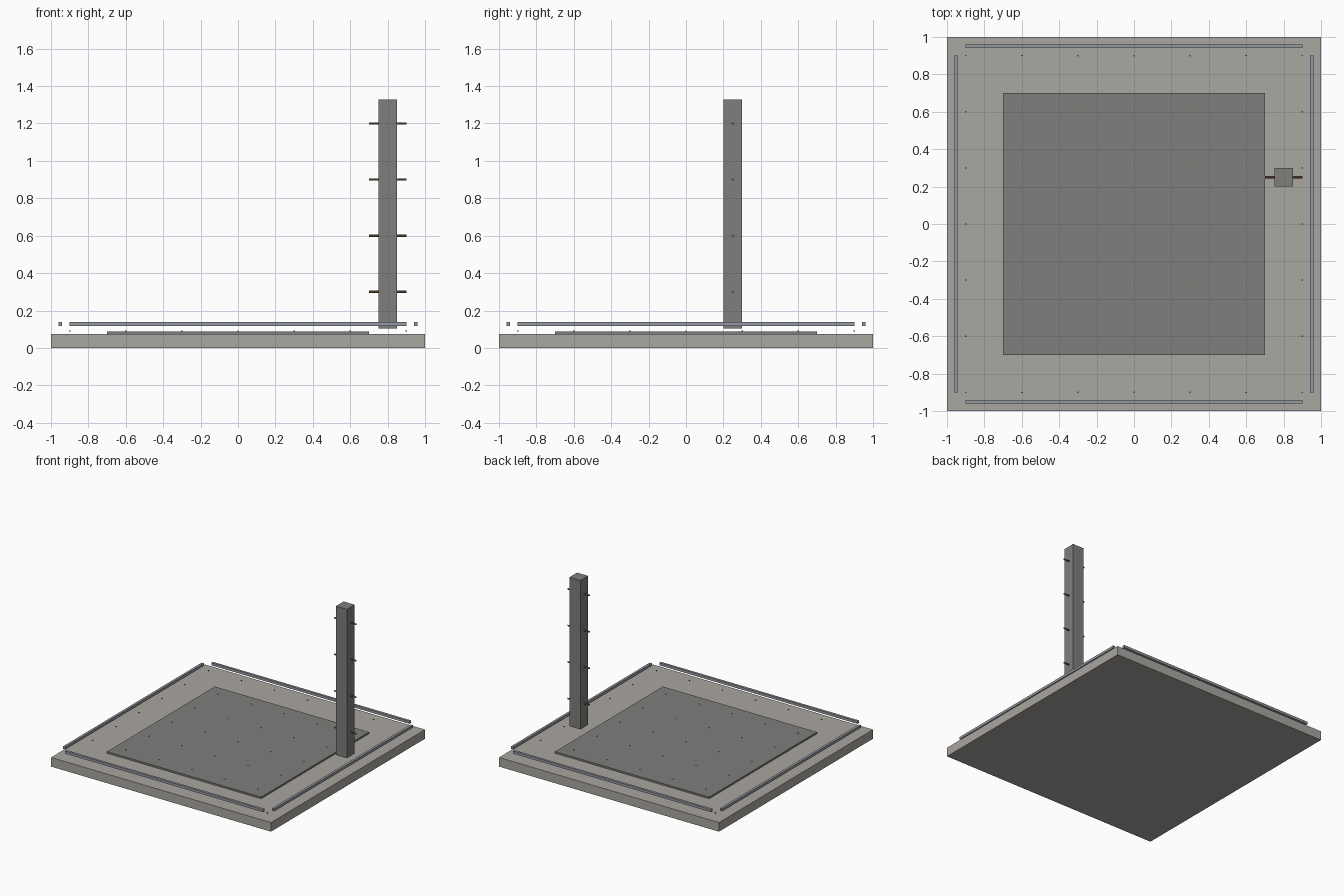
import bpy, math

if "Cube" in bpy.data.objects:
    bpy.data.objects.remove(bpy.data.objects["Cube"])


def material(name, rgb):
    m = bpy.data.materials.new(name)
    m.diffuse_color = (*rgb, 1)
    m.use_nodes = True
    m.node_tree.nodes["Principled BSDF"].inputs["Base Color"].default_value = m.diffuse_color
    return m


concrete = material("concrete", (0.40, 0.385, 0.35))
dark = material("dark_panel", (0.21, 0.21, 0.205))
steel = material("steel", (0.30, 0.32, 0.36))
rust = material("rust", (0.25, 0.14, 0.07))


def box(name, lo, hi, mat):
    bpy.ops.mesh.primitive_cube_add(size=1, location=[(a + b) / 2 for a, b in zip(lo, hi)])
    ob = bpy.context.object
    ob.name = name
    ob.scale = [b - a for a, b in zip(lo, hi)]
    bpy.ops.object.transform_apply(location=False, rotation=False, scale=True)
    ob.data.materials.append(mat)
    return ob


def rod(name, loc, radius, length, mat, rot=(0, 0, 0)):
    bpy.ops.mesh.primitive_cylinder_add(vertices=8, radius=radius, depth=length,
                                        location=loc, rotation=rot)
    ob = bpy.context.object
    ob.name = name
    ob.data.materials.append(mat)
    return ob


# Base slab and raised centre panel
box("base_slab", (-1, -1, 0), (1, 1, 0.075), concrete)
box("centre_panel", (-0.7, -0.7, 0.075), (0.7, 0.7, 0.089), dark)

# Four edge rails hovering above the slab
for s, (fb, lr) in {-1: ("front", "left"), 1: ("back", "right")}.items():
    c = s * 0.95
    box(fb + "_rail", (-0.9, c - 0.01, 0.118), (0.9, c + 0.01, 0.139), steel)
    box(lr + "_rail", (c - 0.01, -0.9, 0.118), (c + 0.01, 0.9, 0.139), steel)

# Post with through rungs
box("post", (0.75, 0.2, 0.105), (0.85, 0.3, 1.328), dark)
for i in range(4):
    rod(f"rung_{i}", (0.8, 0.25, 0.3 + 0.3 * i), 0.006, 0.2, rust, (0, math.pi / 2, 0))

# Grid of small studs
for i in range(-3, 4):
    for j in range(-3, 4):
        rod(f"stud_{i + 3}_{j + 3}", (0.3 * i, 0.3 * j, 0.09), 0.004, 0.006, rust)
